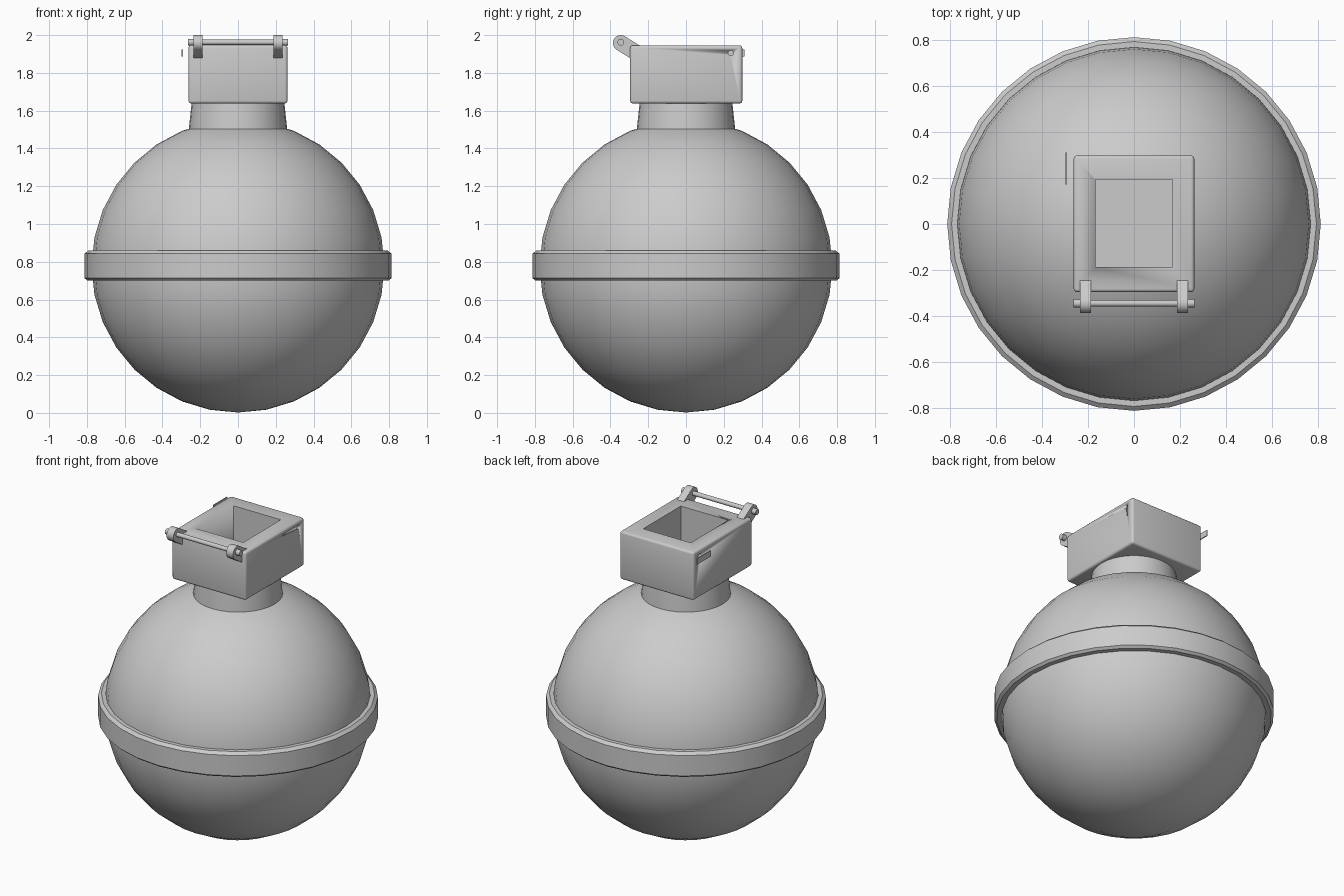
import bpy, bmesh, math
from mathutils import Matrix, Vector

if "Cube" in bpy.data.objects:
    bpy.data.objects.remove(bpy.data.objects["Cube"], do_unlink=True)

# Single flat colour
GREY = (0.6, 0.6, 0.6, 1)
mat = bpy.data.materials.new("plain grey")
mat.use_nodes = True
mat.diffuse_color = GREY
mat.node_tree.nodes["Principled BSDF"].inputs["Base Color"].default_value = GREY


def finish(name, bm, angle=35):
    bmesh.ops.recalc_face_normals(bm, faces=bm.faces[:])
    me = bpy.data.meshes.new(name)
    bm.to_mesh(me)
    bm.free()
    me.materials.append(mat)
    ob = bpy.data.objects.new(name, me)
    bpy.context.collection.objects.link(ob)
    activate(ob)
    bpy.ops.object.shade_smooth_by_angle(angle=math.radians(angle))
    return ob


def activate(ob):
    bpy.ops.object.select_all(action="DESELECT")
    ob.select_set(True)
    bpy.context.view_layer.objects.active = ob


def lathe(name, profile, closed, steps=32):
    """Spin an (r, z) profile around the z axis."""
    bm = bmesh.new()
    verts = [bm.verts.new((r, 0, z)) for r, z in profile]
    edges = [bm.edges.new(p) for p in zip(verts, verts[1:])]
    if closed:
        edges.append(bm.edges.new((verts[-1], verts[0])))
    bmesh.ops.spin(bm, geom=verts + edges, cent=(0, 0, 0), axis=(0, 0, 1),
                   angle=math.tau, steps=steps, use_duplicate=False)
    bmesh.ops.remove_doubles(bm, verts=bm.verts[:], dist=1e-4)
    return finish(name, bm)


def box(name, lo, hi, bevel=0):
    lo, hi = Vector(lo), Vector(hi)
    bm = bmesh.new()
    m = Matrix.Translation((lo + hi) / 2) @ Matrix.Diagonal((*(hi - lo), 1))
    bmesh.ops.create_cube(bm, size=1, matrix=m)
    if bevel:
        bmesh.ops.bevel(bm, geom=bm.edges[:], offset=bevel, segments=3,
                        profile=0.5, affect="EDGES")
    return finish(name, bm)


def rod(name, x0, x1, y, z, r, seg=16):
    """Cylinder lying along x."""
    bm = bmesh.new()
    m = Matrix.Translation(((x0 + x1) / 2, y, z)) @ Matrix.Rotation(math.pi / 2, 4, "Y")
    bmesh.ops.create_cone(bm, cap_ends=True, segments=seg, radius1=r, radius2=r,
                          depth=x1 - x0, matrix=m)
    return finish(name, bm)


def cut(ob, cutter):
    cutter.hide_render = True
    mod = ob.modifiers.new("cut", "BOOLEAN")
    mod.operation, mod.solver, mod.object = "DIFFERENCE", "EXACT", cutter
    activate(ob)
    bpy.ops.object.modifier_apply(modifier=mod.name)
    bpy.data.objects.remove(cutter, do_unlink=True)


# Round body
bm = bmesh.new()
bmesh.ops.create_uvsphere(bm, u_segments=32, v_segments=16, radius=0.775,
                          matrix=Matrix.Translation((0, 0, 0.777)))
finish("body", bm)

# Chamfered band around the middle
lathe("equator_band", [(0.765, 0.70), (0.797, 0.70), (0.812, 0.713), (0.812, 0.843),
                       (0.793, 0.86), (0.768, 0.86)], True)

# Tapered neck
lathe("neck", [(0.262, 1.46), (0.26, 1.505), (0.245, 1.645)], False)

# Hollow housing with a pin hole through its back wall
housing = box("housing", (-0.262, -0.296, 1.638), (0.262, 0.298, 1.946), 0.014)
cut(housing, box("pocket_cutter", (-0.168, -0.187, 1.66), (0.168, 0.193, 2.1)))
cut(housing, rod("hole_cutter", -0.4, 0.4, 0.237, 1.905, 0.014))

# Hinge arms: rounded bars sloping down into the housing
HINGE_Y, HINGE_Z, R = -0.345, 1.958, 0.042
for side, x0 in (("right", -0.235), ("left", 0.187)):
    outline = [(R * math.cos(a), R * math.sin(a))
               for a in (math.radians(90 + 180 * i / 12) for i in range(13))]
    outline += [(0.11, -R), (0.11, R)]
    bm = bmesh.new()
    tilt = Matrix.Translation((x0, HINGE_Y, HINGE_Z)) @ Matrix.Rotation(math.radians(-32), 4, "X")
    face = bm.faces.new([bm.verts.new(tilt @ Vector((0, u, v))) for u, v in outline])
    ext = bmesh.ops.extrude_face_region(bm, geom=[face])
    bmesh.ops.translate(bm, vec=(0.048, 0, 0),
                        verts=[e for e in ext["geom"] if isinstance(e, bmesh.types.BMVert)])
    finish(f"hinge_arm_{side}", bm)

# Hinge pin with slightly thicker ends
rod("hinge_pin", -0.25, 0.25, HINGE_Y, HINGE_Z + 0.004, 0.014)
for side, s in (("right", -1), ("left", 1)):
    a, b = sorted((s * 0.235, s * 0.264))
    rod(f"hinge_pin_end_{side}", a, b, HINGE_Y, HINGE_Z + 0.004, 0.018)

# Thin clip plate beside the housing
box("clip_plate", (-0.298, 0.172, 1.886), (-0.292, 0.31, 1.924))
